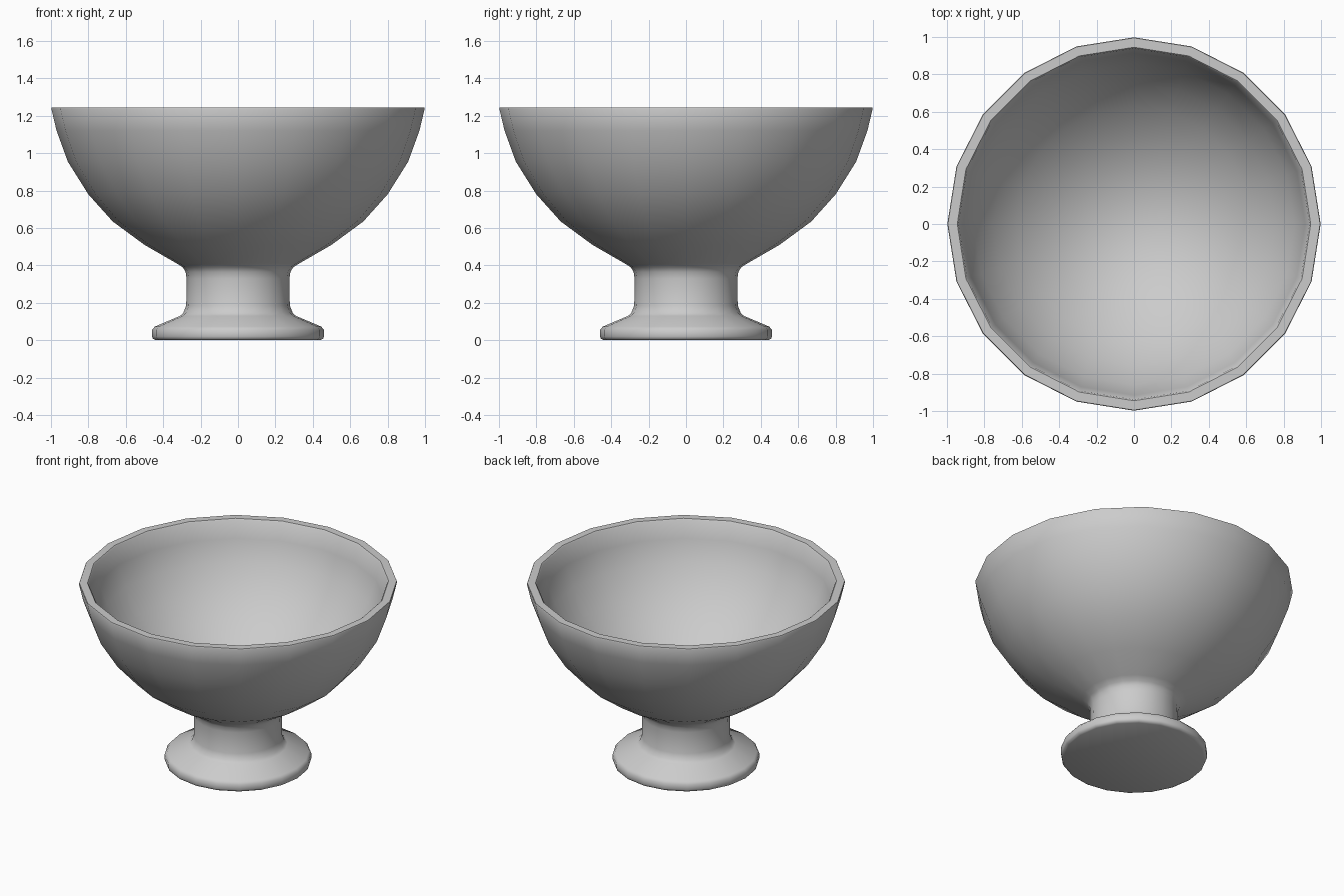
import bpy
import bmesh
import math

cube = bpy.data.objects.get("Cube")
if cube:
    bpy.data.objects.remove(cube, do_unlink=True)

SIDES = 20

stone = bpy.data.materials.new("grey_ceramic")
stone.use_nodes = True
GREY = (0.6, 0.6, 0.6, 1)
stone.diffuse_color = GREY
stone.node_tree.nodes["Principled BSDF"].inputs["Base Color"].default_value = GREY


def lathe(name, profile):
    """Spin a (radius, height) profile round the z axis."""
    bm = bmesh.new()
    verts = [bm.verts.new((r, 0, z)) for r, z in profile]
    edges = [bm.edges.new(pair) for pair in zip(verts, verts[1:])]
    bmesh.ops.spin(bm, geom=verts + edges, axis=(0, 0, 1), cent=(0, 0, 0),
                   angle=math.tau, steps=SIDES, use_merge=True)
    bmesh.ops.remove_doubles(bm, verts=bm.verts, dist=0.0005)
    bmesh.ops.recalc_face_normals(bm, faces=bm.faces)
    mesh = bpy.data.meshes.new(name)
    bm.to_mesh(mesh)
    bm.free()
    mesh.materials.append(stone)
    obj = bpy.data.objects.new(name, mesh)
    bpy.context.collection.objects.link(obj)
    bpy.ops.object.select_all(action="DESELECT")
    obj.select_set(True)
    bpy.context.view_layer.objects.active = obj
    bpy.ops.object.shade_smooth_by_angle(angle=math.radians(40))
    return obj


# Foot with rounded edge, then the stem
foot = [(0, 0), (0.44, 0), (0.455, 0.008), (0.46, 0.02), (0.46, 0.055),
        (0.445, 0.073), (0.31, 0.13), (0.293, 0.145), (0.277, 0.185)]
stem = [(0.275, 0.33), (0.28, 0.365), (0.295, 0.39), (0.33, 0.412)]
# Outer wall of the bowl, rim, and inner wall down to the centre
outer = [(0.5, 0.51), (0.67, 0.635), (0.80, 0.78), (0.91, 0.955),
         (0.97, 1.12), (0.998, 1.238), (0.995, 1.245)]
inner = [(0.945, 1.245), (0.938, 1.238), (0.915, 1.12), (0.86, 0.98),
         (0.755, 0.82), (0.63, 0.685), (0.47, 0.565), (0.31, 0.48),
         (0.15, 0.435), (0, 0.42)]

lathe("footed_bowl", foot + stem + outer + inner)
